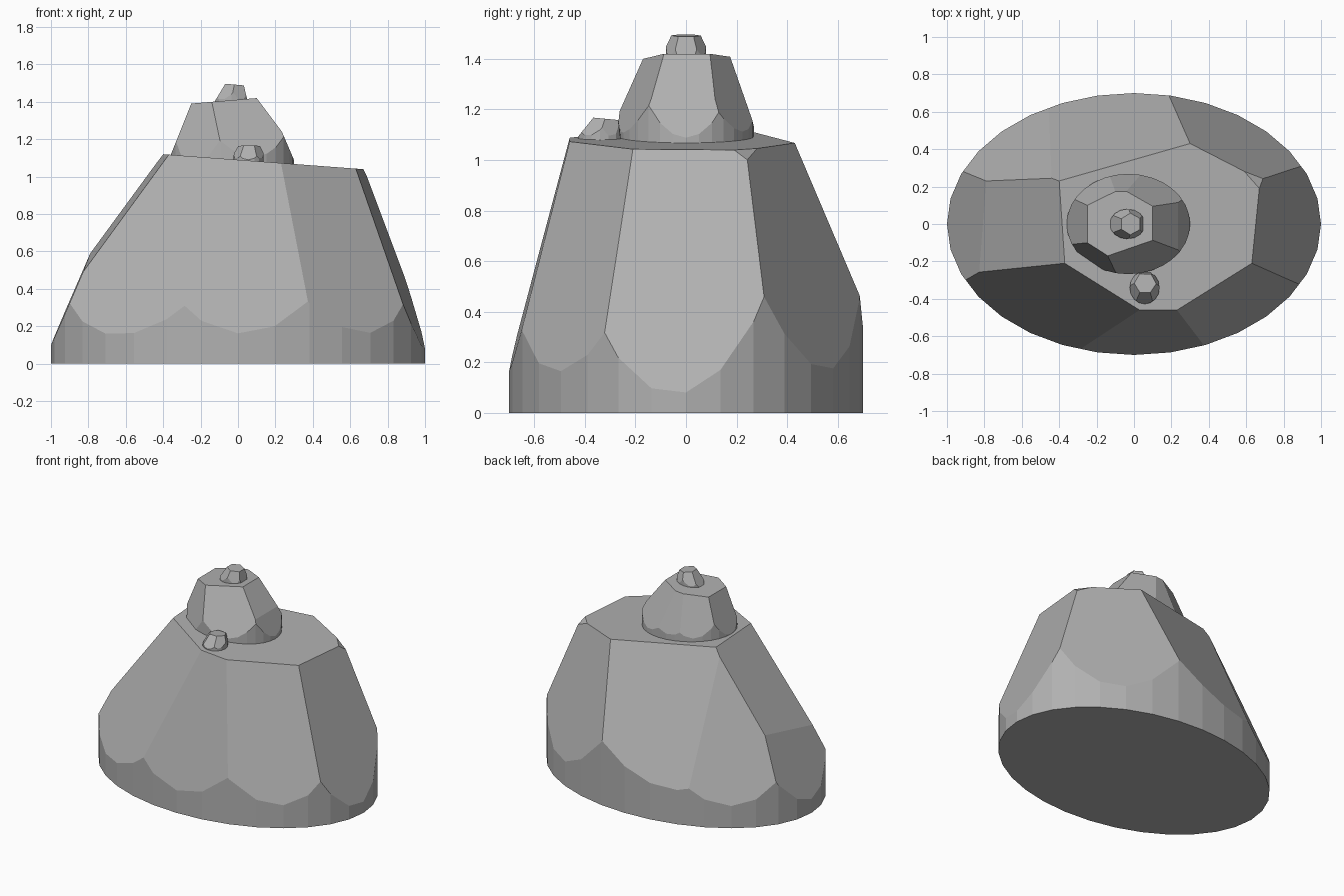
import bpy, bmesh, math
from mathutils import Vector

if "Cube" in bpy.data.objects:
    bpy.data.objects.remove(bpy.data.objects["Cube"])

stone = bpy.data.materials.new("grey stone")
stone.diffuse_color = (0.44, 0.44, 0.44, 1)
stone.use_nodes = True
stone.node_tree.nodes["Principled BSDF"].inputs["Base Color"].default_value = stone.diffuse_color


def carve(name, center, radii, z0, z1, planes, sides=32):
    """Elliptical drum chipped by flat cuts, each cut given by three points."""
    bm = bmesh.new()
    ring = []
    for i in range(sides):
        a = 2 * math.pi * i / sides
        ring.append(bm.verts.new((center[0] + radii[0] * math.cos(a),
                                  center[1] + radii[1] * math.sin(a), z0)))
    base = bm.faces.new(ring)
    top = bmesh.ops.extrude_face_region(bm, geom=[base])["geom"]
    bmesh.ops.translate(bm, vec=(0, 0, z1 - z0),
                        verts=[v for v in top if isinstance(v, bmesh.types.BMVert)])
    if base.is_valid is False or not any(all(abs(v.co.z - z0) < 1e-6 for v in f.verts) for f in bm.faces):
        bm.faces.new(ring)
    core = Vector((center[0], center[1], z0 + 0.01))
    for p in planes:
        a, b, c = (Vector(q) for q in p)
        n = (b - a).cross(c - a).normalized()
        if n.dot(core - a) > 0:
            n = -n
        cut = bmesh.ops.bisect_plane(bm, geom=bm.verts[:] + bm.edges[:] + bm.faces[:],
                                     plane_co=a, plane_no=n, dist=1e-5, clear_outer=True)
        edges = [e for e in bm.edges if e.is_boundary]
        if edges:
            bmesh.ops.holes_fill(bm, edges=edges, sides=0)
    bmesh.ops.recalc_face_normals(bm, faces=bm.faces[:])
    me = bpy.data.meshes.new(name)
    bm.to_mesh(me)
    bm.free()
    me.materials.append(stone)
    ob = bpy.data.objects.new(name, me)
    bpy.context.collection.objects.link(ob)
    return ob


def chips(center, top_c, r_low, r_top, z_low, z_top, count, turn):
    """Ring of sloping cuts for the small pebbles."""
    cuts = []
    for i in range(count):
        a = turn + 2 * math.pi * i / count
        d = Vector((math.cos(a), math.sin(a), 0))
        t = Vector((-d.y, d.x, 0))
        hi = Vector((*top_c, z_top)) + d * r_top
        lo = Vector((*center, z_low)) + d * r_low
        cuts.append((hi, hi + t, lo))
    return cuts


# Large boulder
A, B, D = (-.40, .23, 1.12), (.30, .43, 1.068), (.63, -.21, 1.043)
E, F, G = (.23, -.46, 1.073), (.03, -.46, 1.088), (-.37, -.21, 1.118)
H, J = (-.79, .23, .59), (-.85, -.27, .44)
K, L = (.19, .68, .48), (.896, .31, .45)
carve("large_boulder", (0, 0), (1, .7), 0, 1.4, [
    (A, D, E),                                            # top
    (A, G, H),                                            # left
    (H, J, (-1, 0, .1)),                                  # lower left
    (A, B, K),                                            # back
    ((-.45, .245, 1.052), (-.5, .606, .23), H),           # back left
    (F, G, J),                                            # front left
    (F, E, (-.29, -.67, .3)),                             # front
    (E, D, (.36, -.655, .34)),                            # front right
    (D, (.67, .19, 1.04), L),                             # right
    (B, K, L),                                            # back right
    ((.6, .27, 1.045), (.67, .19, 1.04), (.70, .25, .99)),  # corner chip
])

# Middle boulder
carve("middle_boulder", (-.03, 0), (.33, .268), 1.03, 1.6, [
    ((-.26, 0, 1.39), (.1, .1, 1.42), (.1, -.1, 1.42)),
    ((-.25, -.1, 1.39), (-.25, .1, 1.39), (-.35, 0, 1.14)),
    ((-.25, -.1, 1.39), (-.14, -.17, 1.4), (-.1, -.255, 1.21)),
    ((-.14, -.17, 1.4), (.09, -.09, 1.42), (-.1, -.255, 1.21)),
    ((.1, -.09, 1.42), (.1, .1, 1.42), (.235, 0, 1.24)),
    ((.235, -.09, 1.24), (.235, .1, 1.24), (.295, 0, 1.1)),
    ((.09, .1, 1.42), (-.04, .175, 1.407), (.17, .2, 1.14)),
    ((-.04, .175, 1.407), (-.1, .175, 1.4), (-.05, .265, 1.14)),
    ((-.1, .175, 1.4), (-.25, .1, 1.39), (-.23, .21, 1.14)),
])

# Pebbles on the summit and on the front ledge
carve("summit_pebble", (-.035, 0), (.095, .08), 1.38, 1.6,
      [((-.07, 0, 1.497), (.03, 0, 1.488), (-.03, .1, 1.493))]
      + chips((-.035, 0), (-.02, 0), .085, .05, 1.41, 1.493, 6, 0), 16)
carve("ledge_pebble", (.057, -.34), (.08, .088), 1.05, 1.3,
      [((.05, -.37, 1.168), (.1, -.37, 1.168), (.05, -.265, 1.158))]
      + chips((.057, -.34), (.06, -.318), .08, .05, 1.1, 1.165, 6, .5), 16)
